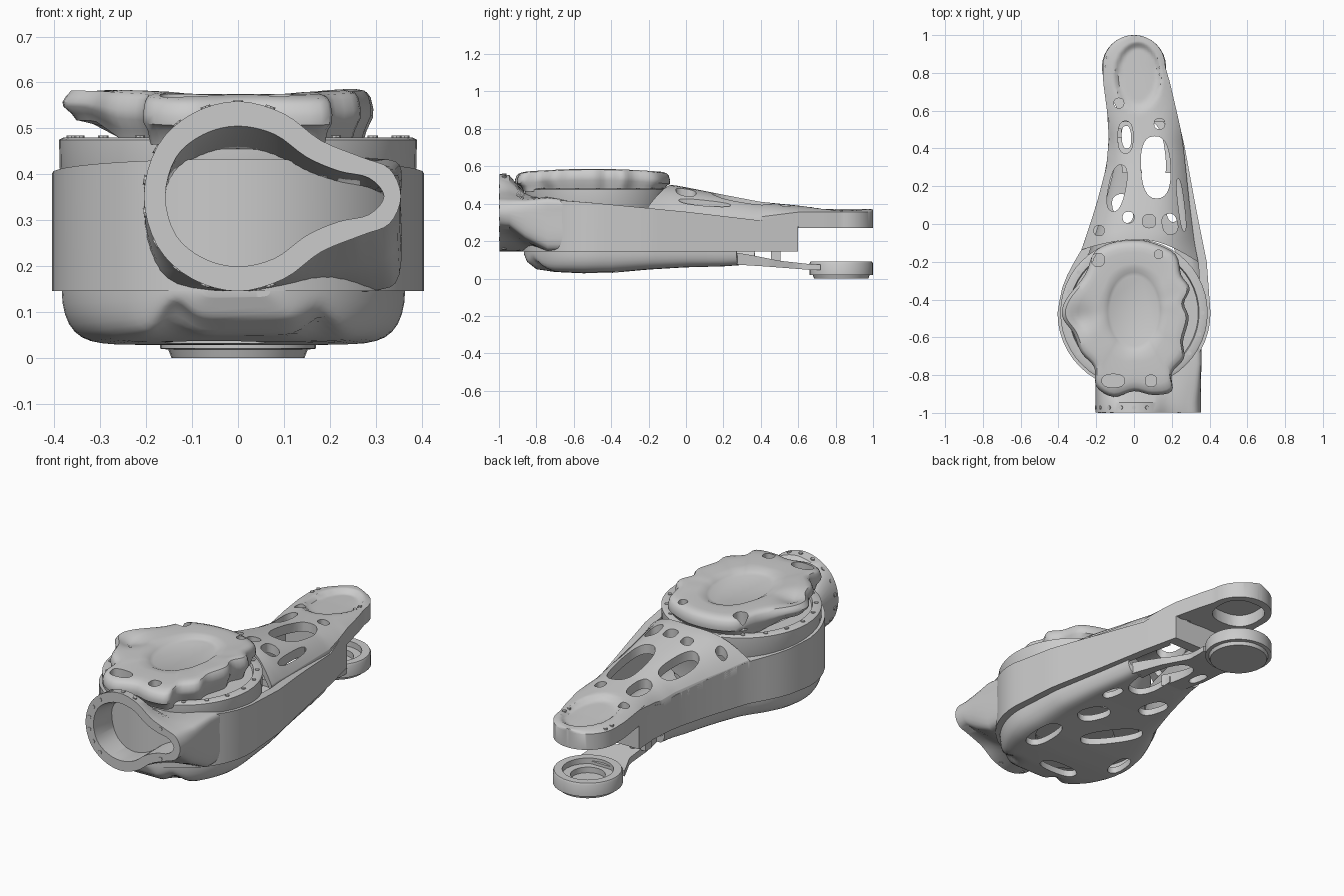
import bpy, bmesh
from math import sin, cos, pi, sqrt, exp
from mathutils import Vector, Matrix

if "Cube" in bpy.data.objects:
    bpy.data.objects.remove(bpy.data.objects["Cube"])


def finish(name, bm, angle=0.6):
    bmesh.ops.recalc_face_normals(bm, faces=bm.faces)
    me = bpy.data.meshes.new(name)
    bm.to_mesh(me)
    bm.free()
    ob = bpy.data.objects.new(name, me)
    bpy.context.collection.objects.link(ob)
    bpy.ops.object.select_all(action='DESELECT')
    ob.select_set(True)
    bpy.context.view_layer.objects.active = ob
    bpy.ops.object.shade_smooth_by_angle(angle=angle)
    return ob


def loft(name, rings, closed=False, angle=0.6):
    bm = bmesh.new()
    vs = [[bm.verts.new(p) for p in r] for r in rings]
    n = len(vs[0])
    pairs = list(zip(vs, vs[1:])) + ([(vs[-1], vs[0])] if closed else [])
    for a, b in pairs:
        for i in range(n):
            j = (i + 1) % n
            bm.faces.new((a[i], a[j], b[j], b[i]))
    if not closed:
        bm.faces.new(vs[0])
        bm.faces.new(vs[-1])
    return finish(name, bm, angle)


def lathe(name, prof, cy, n=48):
    return loft(name, [[(r * cos(2 * pi * i / n), cy + r * sin(2 * pi * i / n), z)
                        for i in range(n)] for r, z in prof])


def smooth_loop(pts, k):
    out, n = [], len(pts)
    for i in range(n):
        a, b, c, d = (Vector(pts[(i + o) % n]) for o in (-1, 0, 1, 2))
        for j in range(k):
            t = j / k
            out.append(0.5 * (2 * b + (c - a) * t + (2 * a - 5 * b + 4 * c - d) * t * t
                              + (3 * b - a - 3 * c + d) * t ** 3))
    return out


def interp(tab, t):
    if t <= tab[0][0]:
        return tab[0][1]
    for (a, p), (b, q) in zip(tab, tab[1:]):
        if t <= b:
            return p + (q - p) * (t - a) / (b - a)
    return tab[-1][1]


def clamp(t):
    return max(0.0, min(1.0, t))


def shell(name, nu, nv, xy, top, bot):
    # closed slab over a grid; xy(u, v) gives plan position
    bm = bmesh.new()
    g = [[], []]
    for j in range(nv + 1):
        rows = ([], [])
        for i in range(nu + 1):
            u = sin((2 * i / nu - 1) * pi / 2)
            x, y = xy(u, j / nv)
            rows[0].append(bm.verts.new((x, y, top(u, x, y))))
            rows[1].append(bm.verts.new((x, y, bot(u, x, y))))
        g[0].append(rows[0])
        g[1].append(rows[1])
    for s in g:
        for j in range(nv):
            for i in range(nu):
                bm.faces.new((s[j][i], s[j][i + 1], s[j + 1][i + 1], s[j + 1][i]))
    edge = [(0, i) for i in range(nu)] + [(j, nu) for j in range(nv)] + \
           [(nv, i) for i in range(nu, 0, -1)] + [(j, 0) for j in range(nv, 0, -1)]
    for (a, b), (c, d) in zip(edge, edge[1:] + edge[:1]):
        bm.faces.new((g[0][a][b], g[0][c][d], g[1][c][d], g[1][a][b]))
    return finish(name, bm, 0.7)


def cut(ob, holes, z0, z1, n=28):
    # rounded openings: (x, y, rx, ry, tilt)
    for x, y, rx, ry, a in holes:
        ring = []
        for i in range(n):
            c, s = cos(2 * pi * i / n), sin(2 * pi * i / n)
            p = rx * abs(c) ** 0.8 * (1 if c > 0 else -1)
            q = ry * abs(s) ** 0.8 * (1 if s > 0 else -1)
            ring.append((x + p * cos(a) - q * sin(a), y + p * sin(a) + q * cos(a)))
        c = loft("cutter", [[(p, q, z) for p, q in ring] for z in (z0, z1)])
        c.hide_render = True
        m = ob.modifiers.new("hole", 'BOOLEAN')
        m.operation, m.solver, m.object = 'DIFFERENCE', 'EXACT', c
        bpy.ops.object.select_all(action='DESELECT')
        ob.select_set(True)
        bpy.context.view_layer.objects.active = ob
        bpy.ops.object.modifier_apply(modifier=m.name)
        bpy.data.objects.remove(c)
    bpy.ops.object.shade_smooth_by_angle(angle=0.7)


def bolts(name, items, r, h):
    bm = bmesh.new()
    for loc, axis in items:
        m = Matrix.Translation(loc) @ Vector(axis).to_track_quat('Z', 'Y').to_matrix().to_4x4()
        bmesh.ops.create_cone(bm, cap_ends=True, segments=8, radius1=r, radius2=r, depth=h, matrix=m)
    finish(name, bm)


# Plan outline of the link
RIGHT = [(-.47, .405), (-.2, .385), (.1, .325), (.4, .27), (.6, .225), (.75, .19), (.835, .165)]
LEFT = [(-.47, -.405), (-.35, -.385), (-.25, -.345), (-.13, -.275), (.1, -.2), (.3, -.147),
        (.45, -.133), (.6, -.143), (.75, -.163), (.835, -.165)]
R = .405


def side(tab, y):
    s = 1 if tab is RIGHT else -1
    if y < -.47:
        return s * sqrt(max(0, R * R - (y + .47) ** 2))
    if y > .835:
        return s * sqrt(max(0, .165 ** 2 - (y - .835) ** 2))
    return interp(tab, y)


# Housing wall
ys = [.6 - 1.07 * i / 16 for i in range(16)]
plan = [Vector((side(RIGHT, y), y)) for y in ys]
plan += [Vector((R * cos(pi * i / 24), -.47 - R * sin(pi * i / 24))) for i in range(25)]
plan += [Vector((side(LEFT, y), y)) for y in reversed(ys)]
inner = []
for i, p in enumerate(plan):
    t = (plan[(i + 1) % len(plan)] - plan[i - 1]).normalized()
    inner.append(p + Vector((t.y, -t.x)) * (.045 if 0 < i < len(plan) - 1 else .06))
ZTOP = [(-.9, .435), (-.5, .405), (0, .357), (.4, .31), (.6, .355)]
loft("housing_wall", [[(p.x, p.y, .145) for p in plan],
                      [(p.x, p.y, interp(ZTOP, p.y)) for p in plan],
                      [(q.x, q.y, interp(ZTOP, p.y)) for p, q in zip(plan, inner)],
                      [(q.x, q.y, .145) for q in inner]], closed=True, angle=0.3)

# Drum and its top flange
lathe("motor_drum", [(.2, .15), (.2, .12), (.33, .12), (.33, .16), (.36, .18), (.36, .3),
                     (.387, .36), (.39, .475), (.38, .48), (.345, .48), (.34, .465), (.3, .465)], -.47)
ring = [2 * pi * i / 20 for i in range(20)]
bolts("flange_bolts", [((.363 * cos(a), -.47 + .363 * sin(a), .474), (0, 0, 1)) for a in ring], .011, .02)

# Arm cover, thick at the tip
RIDGE = [(-.07, .5), (0, .488), (.2, .448), (.4, .41), (.6, .39), (.8, .378), (1, .37)]
EDGE = [(-.2, .385), (0, .36), (.4, .33), (.6, .355), (1, .355)]


def arm_xy(u, v):
    y0 = -.082 - (.12 if u > 0 else .055) * u * u
    y = y0 + (.9996 - y0) * sin(v * pi / 2)
    a, b = side(LEFT, y), side(RIGHT, y) - .045 * clamp((.5 - y) / .6)
    return (a + b) / 2 + u * (b - a) / 2, y


def arm_top(u, x, y):
    r = interp(RIDGE, y)
    d = ((x - .02) / .115) ** 2 + ((y - .78) / .17) ** 2
    return r - (r - interp(EDGE, y)) * abs(u) ** 3 - .022 * clamp((1.15 - d) / .35)


through = [(.115, .3, .078, .165, .05)]
arm = shell("arm_cover", 28, 64, arm_xy, arm_top,
            lambda u, x, y: .27 if y > .59 else arm_top(u, x, y) - .05)
cut(arm, through + [(-.045, .46, .04, .085, 0), (-.09, .19, .045, .125, -.2), (-.08, .64, .026, .026, 0),
                    (.135, .53, .028, .028, 0), (-.03, .035, .03, .03, 0), (.08, .015, .035, .035, 0),
                    (.19, 0, .04, .055, .2), (-.185, -.035, .027, .027, 0), (.25, .1, .016, .14, .12)], .2, .7)
cut(arm, [(0, .83, .125, .125, 0)], .2, .335)
bolts("tip_bolts", [((x, y, .357), (0, 0, 1)) for x, y in
                    ((0, .98), (-.14, .88), (-.145, .835), (.14, .83), (.14, .79))], .01, .02)

# Bottom cover, domed downwards, with shallow dents round the front
FLOOR = [(-.87, .14), (-.85, .09), (-.8, .05), (-.7, .035), (-.55, .028), (-.4, .03),
         (-.2, .048), (0, .06), (.2, .065), (.34, .075)]


def low_xy(u, v):
    y = -.867 + 1.187 * (1 - cos(v * pi / 2)) - .05 * v * u
    a, b = side(LEFT, y) * .95, side(RIGHT, y) * .9
    return (a + b) / 2 + u * (b - a) / 2, y


def low_bot(u, x, y):
    f = interp(FLOOR, y)
    f += .04 * sum(exp(-((x - a) / .04) ** 2 - ((y - b) / .06) ** 2) for a, b in ((-.14, -.83), (.18, -.8)))
    return .146 - (.146 - min(f, .145)) * sqrt(max(0, 1 - abs(u) ** 11))


low = shell("bottom_cover", 32, 48, low_xy, lambda u, x, y: min(.151, low_bot(u, x, y) + .035), low_bot)
cut(low, through + [(-.06, -.25, .06, .16, .75), (.15, -.14, .06, .085, .5), (-.06, .08, .05, .08, .3),
                    (.23, -.44, .055, .12, 0), (.2, .07, .03, .06, .2), (-.27, -.44, .04, .08, -.1),
                    (-.05, -.66, .11, .05, 0)], -.1, .3)


# Lower strip with two legs, and end cup
def strip_xy(u, v):
    y = .27 + .45 * v
    w = interp([(.27, .15), (.45, .14), (.6, .11), (.72, .14)], y)
    return .09 * (1 - v) + u * w, y


strip = shell("lower_strip", 12, 20, strip_xy,
              lambda u, x, y: interp([(.26, .14), (.35, .125), (.5, .095), (.68, .075)], y),
              lambda u, x, y: interp([(.26, .075), (.42, .065), (.68, .045)], y))
cut(strip, [(.095, .37, .07, .17, .12), (-.04, .46, .025, .06, .05)], -.1, .3)
lathe("end_cup", [(.145, 0), (.152, .018), (.17, .02), (.17, .08), (.165, .09), (.125, .09), (.125, .06),
                  (.085, .06), (.085, .03)], .83, 32)
bm = bmesh.new()
bmesh.ops.create_cube(bm, size=1, matrix=Matrix.LocRotScale(Vector((-.09, .48, .12)), None, Vector((.05, .05, .06))))
finish("strip_lug", bm)

# Wavy top cover with a dished oval centre
wave = smooth_loop([(.29, -.5), (.265, -.42), (.295, -.34), (.25, -.27), (.22, -.16), (.1, -.1), (0, -.085),
                    (-.12, -.1), (-.21, -.15), (-.26, -.27), (-.36, -.4), (-.38, -.49), (-.32, -.58),
                    (-.28, -.68), (-.21, -.76), (-.2, -.86), (-.11, -.915), (0, -.885), (.1, -.905), (.2, -.885),
                    (.2, -.79), (.265, -.71), (.26, -.62)], 4)
C = Vector((0, -.46))
oval = []
for p in wave:
    d = (p - C).normalized()
    oval.append(C + d / sqrt((d.x / .14) ** 2 + (d.y / .205) ** 2))
rings = []
sag = lambda y: .018 * ((y + .5) / .4) ** 2
for s, z in ((.92, .465), (.95, .495), (.995, .525), (1, .545), (.98, .57), (.95, .582)):
    rings.append([(*(C + (p - C) * s), z - sag(p.y) * (z > .5)
                   + (.57 - z) * .5 * clamp((-p.x - .26) / .08) * (z < .57)) for p in wave])
for t, z in ((.85, .586), (.7, .585), (.5, .583), (.3, .58), (.12, .577), (0, .565)):
    row = []
    for p, o in zip(wave, oval):
        q = o + (C + (p - C) * .95 - o) * t
        row.append((*q, z - sag(q.y) - .03 * exp(-((q.x + .28) / .05) ** 2 - ((q.y + .5) / .07) ** 2)))
    rings.append(row)
rings.append([(*(C + (o - C) * .9), .555) for o in oval])
cap = loft("top_cover", rings, angle=0.7)
cut(cap, [(-.19, -.19, .034, .034, 0), (-.11, -.83, .06, .035, 0), (.09, -.83, .03, .03, 0),
          (.13, -.16, .022, .022, 0)], .5, .7)


# Keyhole socket at the front, filling out to the full wall height behind
def keyhole(half):
    return smooth_loop(half + [(x, -z) for x, z in half[-2:0:-1]], 4)


out = keyhole([(-.205, 0), (-.175, .11), (-.1, .18), (0, .207), (.1, .18), (.18, .122), (.27, .085), (.33, .06), (.355, 0)])
box = keyhole([(-.205, 0), (-.2, .12), (-.16, .2), (0, .207), (.1, .207), (.2, .207), (.3, .205), (.352, .17), (.355, 0)])
inn = keyhole([(-.158, 0), (-.135, .085), (-.075, .135), (0, .153), (.08, .135), (.15, .085), (.22, .055), (.285, .04), (.318, 0)])
mid = [a.lerp(b, .5) for a, b in zip(out, box)]


def sect(loop, y, k):
    return [(p.x, y, .352 + p.y * (k if p.y > 0 else 1)) for p in loop]


loft("front_socket", [sect(inn, -.72, .4), sect(inn, -.97, .93), sect(inn, -.997, 1), sect(out, -.997, 1),
                      sect(out, -.945, .97), sect(mid, -.86, .5), sect(box, -.74, .4), sect(box, -.62, .33)], closed=True)
angs = [pi * a / 180 for a in (70, 90, 110, 130, 150, 170, 190, 210, 230, 250, 290)]
bolts("socket_side_bolts", [((.203 * cos(a), -.972, .352 + .203 * sin(a)), (cos(a), 0, sin(a))) for a in angs], .011, .012)
bolts("socket_face_bolts", [((.184 * cos(a), -.996, .352 + .184 * sin(a)), (0, 1, 0)) for a in angs[3:9]]
      + [((.24, -.996, .352 + s * .08), (0, 1, 0)) for s in (-1, 1)], .01, .008)
